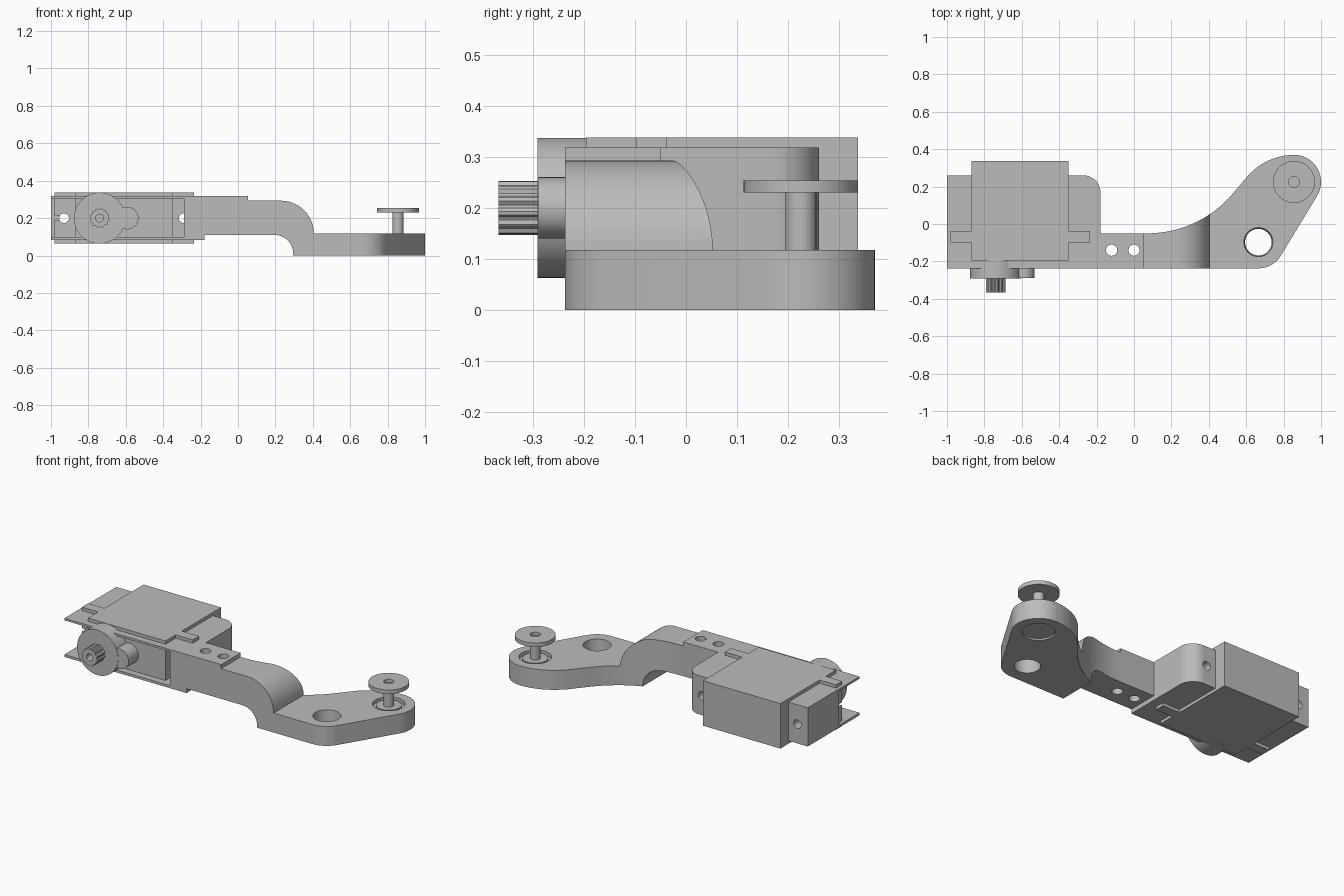
import bpy, bmesh, math
from mathutils import Vector

cube = bpy.data.objects.get("Cube")
if cube:
    bpy.data.objects.remove(cube, do_unlink=True)

grey = bpy.data.materials.new("plain_grey")
grey.use_nodes = True
GREY = (0.5, 0.5, 0.5, 1)
grey.diffuse_color = GREY
grey.node_tree.nodes["Principled BSDF"].inputs["Base Color"].default_value = GREY


def prism(name, pts, lo, hi, axis="z", hi_pts=None):
    """Extrude a 2D outline along an axis; y prisms take (x, z) points."""
    def place(p, h):
        return Vector((p[0], p[1], h)) if axis == "z" else Vector((p[0], h, p[1]))
    bm = bmesh.new()
    a = [bm.verts.new(place(p, lo)) for p in pts]
    b = [bm.verts.new(place(p, hi)) for p in (hi_pts or pts)]
    bm.faces.new(a)
    bm.faces.new(b)
    n = len(pts)
    for i in range(n):
        j = (i + 1) % n
        bm.faces.new((a[i], a[j], b[j], b[i]))
    bmesh.ops.recalc_face_normals(bm, faces=bm.faces)
    mesh = bpy.data.meshes.new(name)
    bm.to_mesh(mesh)
    bm.free()
    mesh.materials.append(grey)
    ob = bpy.data.objects.new(name, mesh)
    bpy.context.scene.collection.objects.link(ob)
    return ob


def arc(cx, cy, r, start, end, n=16):
    angles = [math.radians(start + (end - start) * i / n) for i in range(n + 1)]
    return [(cx + r * math.cos(t), cy + r * math.sin(t)) for t in angles]


def circle(cx, cy, r, n=48):
    return arc(cx, cy, r, 0, 360, n)[:-1]


def box(name, x0, x1, y0, y1, z0, z1):
    return prism(name, [(x0, y0), (x1, y0), (x1, y1), (x0, y1)], z0, z1)


def select(ob):
    bpy.ops.object.select_all(action="DESELECT")
    ob.select_set(True)
    bpy.context.view_layer.objects.active = ob


def combine(ob, tool, operation="DIFFERENCE"):
    """Apply a boolean and discard the tool."""
    tool.hide_render = True
    mod = ob.modifiers.new("cut", "BOOLEAN")
    mod.operation, mod.object, mod.solver = operation, tool, "EXACT"
    select(ob)
    bpy.ops.object.modifier_apply(modifier=mod.name)
    bpy.data.objects.remove(tool, do_unlink=True)


FRONT = -0.237
GX, GZ = -0.74, 0.2           # output shaft axis
PX, PY = 0.855, 0.225         # pin axis
HX, HY = 0.665, -0.097        # large arm hole
parts = []

# Bracket: rounded block, open at the front between two thin plates
bracket = prism("bracket", [(-1, FRONT), (-0.18, FRONT)]
                + arc(-0.27, 0.17, 0.09, 0, 90) + [(-1, 0.26)], 0.083, 0.318)
combine(bracket, box("cavity", -1.1, -0.29, -0.4, -0.04, 0.098, 0.305))
parts.append(bracket)

# Motor body and its mounting flange
body = box("motor_body", -0.87, -0.35, -0.196, 0.337, 0.065, 0.338)
flange = box("motor_flange", -0.98, -0.235, -0.098, -0.038, 0.065, 0.338)
for x, end in ((-0.93, -1.05), (-0.29, -0.2)):
    combine(bracket, prism("bore", circle(x, GZ, 0.026, 24), -0.06, 0.3, "y"))
    combine(flange, prism("bore", circle(x, GZ, 0.026, 24), -0.15, 0, "y"))
    combine(flange, box("slot", min(x, end), max(x, end), -0.15, 0, 0.19, 0.21))
parts += [body, flange]

# Gearbox bosses on the front of the motor
parts.append(prism("large_boss", circle(GX, GZ, 0.137, 64), -0.291, -0.15, "y"))
parts.append(prism("small_boss", circle(-0.592, GZ, 0.06), -0.289, -0.15, "y"))

# Toothed output shaft with a screw hole
teeth = []
for i in range(48):
    t = 2 * math.pi * i / 48
    r = 0.053 if (i // 2) % 2 else 0.047
    teeth.append((GX + r * math.cos(t), GZ + r * math.sin(t)))
shaft = prism("output_shaft", teeth, -0.367, -0.28, "y")
combine(shaft, prism("bore", circle(GX, GZ, 0.021, 24), -0.4, -0.3, "y"))
parts.append(shaft)

# Arm: plan outline intersected with the stepped side profile
outline = ([(-0.18, FRONT)]
           + arc(HX, HY, 0.14, -90, -32)
           + arc(PX, PY, 0.145, -32, 90)
           + arc(0.86, 0.033, 0.337, 91, 140)
           + arc(0.07, 0.55, 0.6, -40, -90, 24)
           + [(-0.18, -0.05)])
arm = prism("arm", outline, -0.05, 0.4)
profile = ([(-0.18, 0.11)]
           + arc(0.195, 0.01, 0.1, 90, 0)
           + [(0.295, 0), (1.1, 0), (1.1, 0.118)]
           + arc(0.23, 0.118, 0.175, 0, 90, 24)
           + [(0.053, 0.293), (0.053, 0.318), (-0.18, 0.318)])
combine(arm, prism("side_profile", profile, -0.5, 0.5, "y"), "INTERSECT")
for x in (-0.12, 0):
    combine(arm, prism("bore", circle(x, -0.14, 0.03, 32), 0, 0.4))
combine(arm, prism("bore", circle(HX, HY, 0.07), -0.02, 0.13,
                   hi_pts=circle(HX, HY, 0.078)))
combine(arm, prism("bore", circle(PX, PY, 0.09), -0.02, 0.14))
parts.append(arm)

# Seat, pin and round head at the arm's end
parts.append(prism("pin_seat", circle(PX, PY, 0.09), 0.01, 0.095))
parts.append(prism("pin_collar", circle(PX, PY, 0.07), 0.05, 0.112))
parts.append(prism("pin", circle(PX, PY, 0.03, 32), 0.1, 0.235))
head = prism("pin_head", circle(PX, PY, 0.112, 64), 0.23, 0.254)
combine(head, prism("bore", circle(PX, PY, 0.029, 32), 0.235, 0.3))
parts.append(head)

for ob in parts:
    select(ob)
    bpy.ops.object.shade_smooth_by_angle(angle=math.radians(25))
